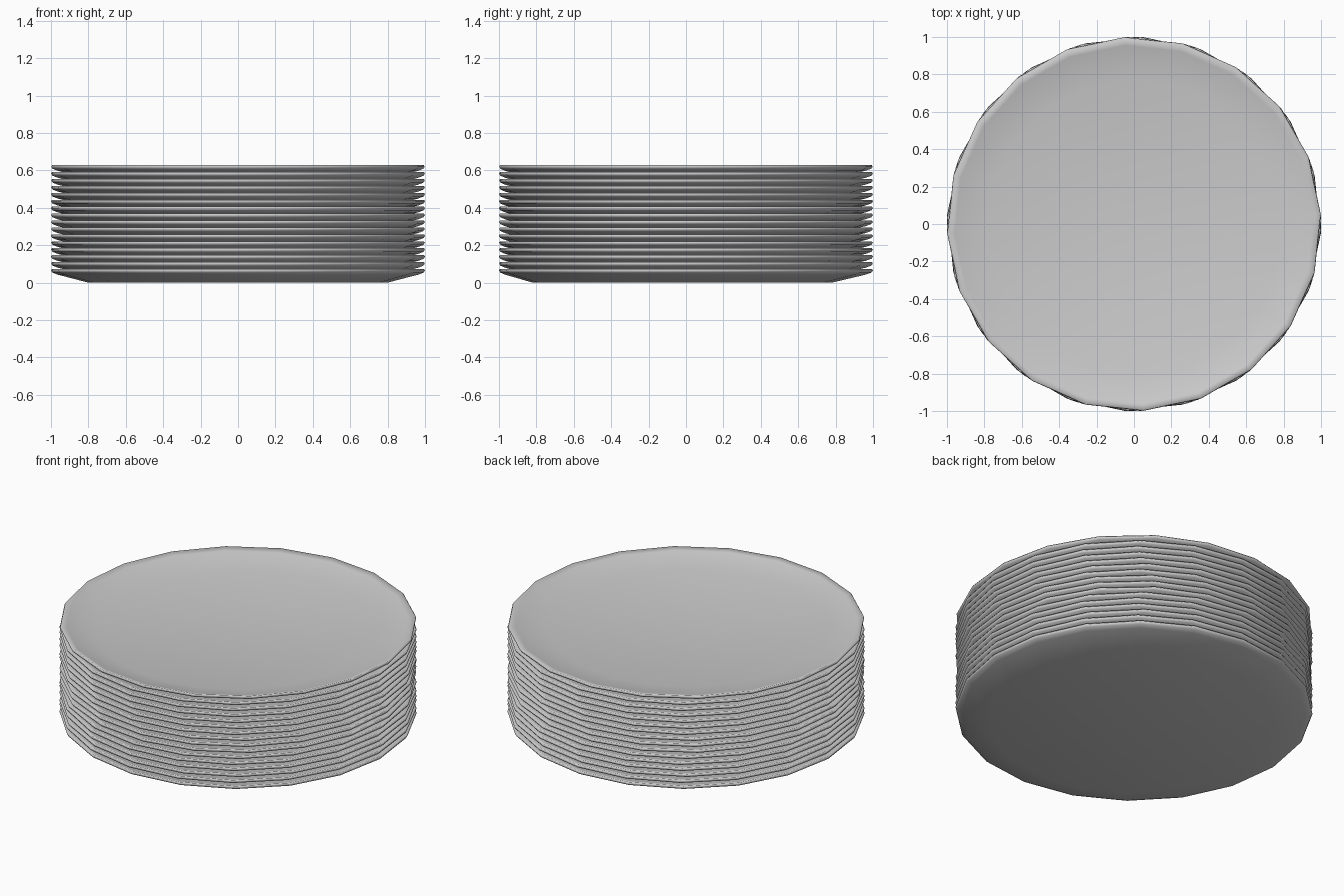
import bpy, bmesh, math, random

if "Cube" in bpy.data.objects:
    bpy.data.objects.remove(bpy.data.objects["Cube"])

random.seed(4)
SIDES = 20
COUNT = 16
STEP = 0.037

# plate cross-section: radius, height (underside, rim, inside)
PROFILE = [(0.80, 0.0), (0.965, 0.043), (0.993, 0.054), (1.0, 0.065),
           (0.995, 0.073), (0.96, 0.062), (0.79, 0.026)]


def make_plate(name, z, angle):
    bm = bmesh.new()
    rings = []
    for r, h in PROFILE:
        # the foot sits slightly toward the front of the rim
        shift = -0.02 * min(1.0, (1.0 - r) / 0.2)
        rings.append([bm.verts.new((r * math.cos(2 * math.pi * i / SIDES),
                                    r * math.sin(2 * math.pi * i / SIDES) + shift, h))
                      for i in range(SIDES)])
    for a, b in zip(rings, rings[1:]):
        for i in range(SIDES):
            j = (i + 1) % SIDES
            bm.faces.new((a[i], a[j], b[j], b[i]))
    bm.faces.new(rings[0][::-1])
    bm.faces.new(rings[-1])
    for f in bm.faces:
        f.smooth = True
    mesh = bpy.data.meshes.new(name)
    bm.to_mesh(mesh)
    bm.free()
    obj = bpy.data.objects.new(name, mesh)
    obj.location.z = z
    obj.rotation_euler.z = angle
    bpy.context.collection.objects.link(obj)


# stack of nested plates, each turned a little
for k in range(COUNT):
    turn = math.radians(random.uniform(-3.4, 3.4))
    make_plate(f"plate_{k + 1:02d}", k * STEP, turn)
